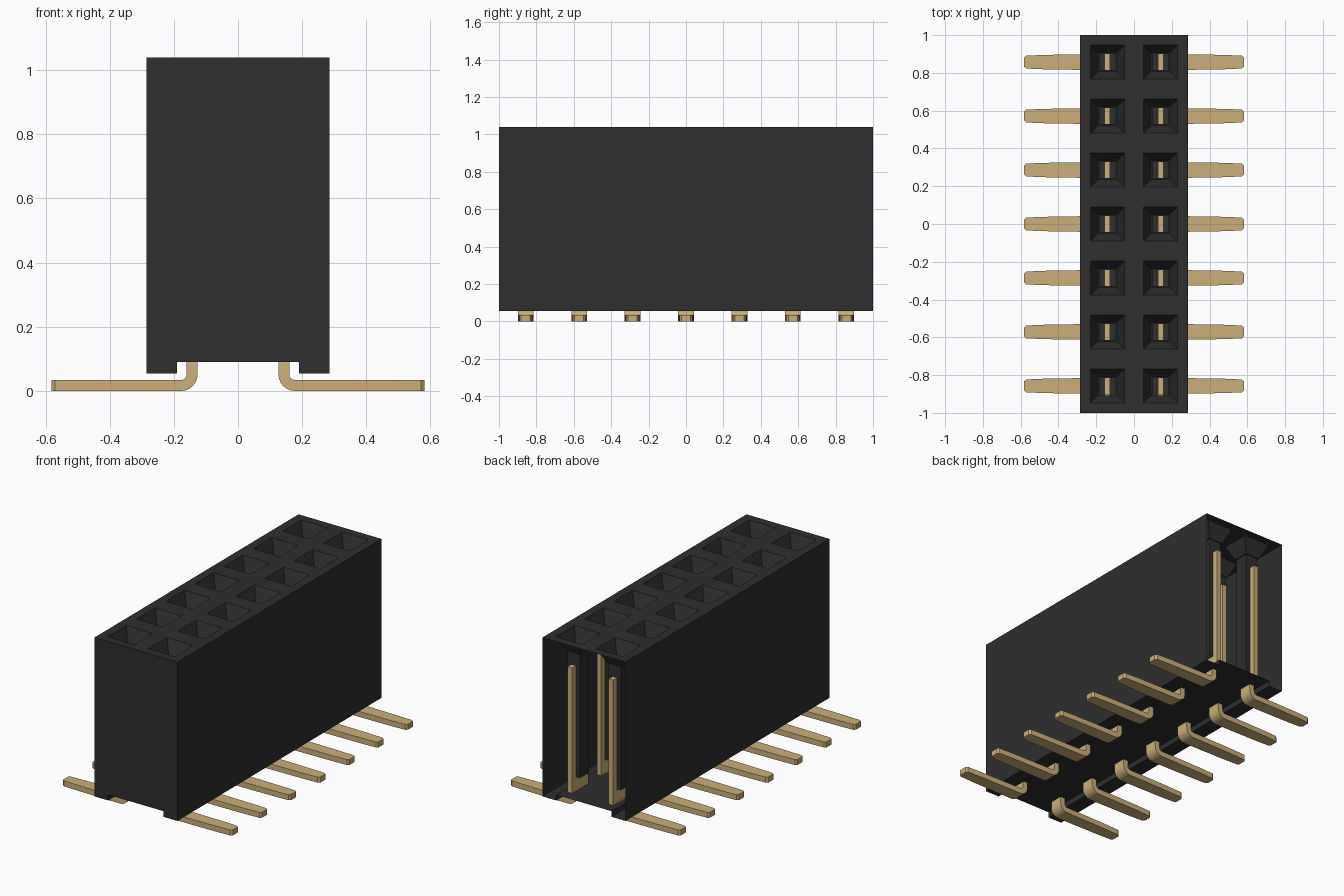
import bpy, bmesh, math

cube = bpy.data.objects.get("Cube")
if cube:
    bpy.data.objects.remove(cube, do_unlink=True)

PITCH = 2 / 7
ROWS = [(i - 3) * PITCH for i in range(7)]
COL = 0.14            # distance of each pin column from the centre
W, TOP = 0.285, 1.04  # half width and height of the housing


def material(name, rgb, rough):
    m = bpy.data.materials.new(name)
    m.use_nodes = True
    m.diffuse_color = (*rgb, 1)
    b = m.node_tree.nodes["Principled BSDF"]
    b.inputs["Base Color"].default_value = (*rgb, 1)
    b.inputs["Roughness"].default_value = rough
    return m


black = material("black plastic", (0.028, 0.0275, 0.0275), 0.6)
gold = material("gold metal", (0.6, 0.43, 0.195), 0.5)


def finish(bm, name, mat):
    bmesh.ops.remove_doubles(bm, verts=bm.verts, dist=1e-5)
    bmesh.ops.recalc_face_normals(bm, faces=bm.faces)
    me = bpy.data.meshes.new(name)
    bm.to_mesh(me)
    bm.free()
    me.materials.append(mat)
    return me


def add(name, me):
    ob = bpy.data.objects.new(name, me)
    bpy.context.collection.objects.link(ob)
    return ob


def quad(bm, *pts):
    return bm.faces.new([bm.verts.new(p) for p in pts])


def loft(bm, rings, skip=None):
    """Join rings of points; skip(ring, side) leaves a side out."""
    for i, (a, b) in enumerate(zip(rings, rings[1:])):
        n = len(a)
        for j in range(n):
            if not (skip and skip(i, j)):
                k = (j + 1) % n
                quad(bm, a[j], a[k], b[k], b[j])


# Housing: thin shell, closed at the front and open at the back
bm = bmesh.new()
profile = [(-W, TOP), (-W, .055), (-.19, .055), (-.19, .09),
           (.19, .09), (.19, .055), (W, .055), (W, TOP)]
for (x0, z0), (x1, z1) in zip(profile, profile[1:]):
    quad(bm, (x0, -1, z0), (x1, -1, z1), (x1, 1, z1), (x0, 1, z0))
bm.faces.new([bm.verts.new((x, -1, z)) for x, z in profile])

# Top plate with square openings
R = 0.09
xs = [-W, -COL - R, -COL + R, COL - R, COL + R, W]
ys = [-1] + [y + s * R for y in ROWS for s in (-1, 1)] + [1]
for i in range(len(xs) - 1):
    for j in range(len(ys) - 1):
        if not (i % 2 and j % 2):
            quad(bm, (xs[i], ys[j], TOP), (xs[i + 1], ys[j], TOP),
                 (xs[i + 1], ys[j + 1], TOP), (xs[i], ys[j + 1], TOP))

# Funnels and the square tubes hanging below them
for y in ROWS:
    for x in (-COL, COL):
        rings = [[(x + sx * r, y + sy * r, z)
                  for sx, sy in ((-1, -1), (1, -1), (1, 1), (-1, 1))]
                 for r, z in ((R, TOP), (.05, .95), (.043, .95), (.043, .18))]
        front = y == ROWS[0]
        loft(bm, rings, lambda i, j: front and i > 0 and j == 0)
add("housing", finish(bm, "housing", black))


# Contact: forked upper part and a bent, tapered solder leg
def box(bm, x0, x1, y0, y1, z0, z1):
    rings = [[(x0, y0, z), (x1, y0, z), (x1, y1, z), (x0, y1, z)]
             for z in (z0, z1)]
    loft(bm, rings)
    for ring in rings:
        quad(bm, *ring)


bm = bmesh.new()
for s in (-1, 1):
    y0, y1 = sorted((s * .043, s * .08))
    box(bm, .126, .156, y0, y1, .17, .87)
box(bm, .126, .156, -.08, .08, .092, .17)

sections = [((.126, .10), (.16, .10), .04)]
cx, cz = .178, .052
for k in range(7):
    a = math.pi + k * math.pi / 12
    c, s = math.cos(a), math.sin(a)
    sections.append(((cx + .052 * c, cz + .052 * s),
                     (cx + .018 * c, cz + .018 * s), .042))
for x, half in ((.30, .041), (.48, .038), (.57, .034), (.582, .024)):
    sections.append(((x, 0), (x, .034), half))
rings = [[(o[0], -h, o[1]), (o[0], h, o[1]), (i[0], h, i[1]), (i[0], -h, i[1])]
         for o, i, h in sections]
loft(bm, rings)
quad(bm, *rings[0])
quad(bm, *rings[-1])
contact = finish(bm, "contact", gold)

for n, y in enumerate(ROWS, 1):
    for side, turn in (("left", 0), ("right", math.pi)):
        ob = add(f"contact_{side}_{n}", contact)
        ob.location.y = y
        ob.rotation_euler.z = turn
